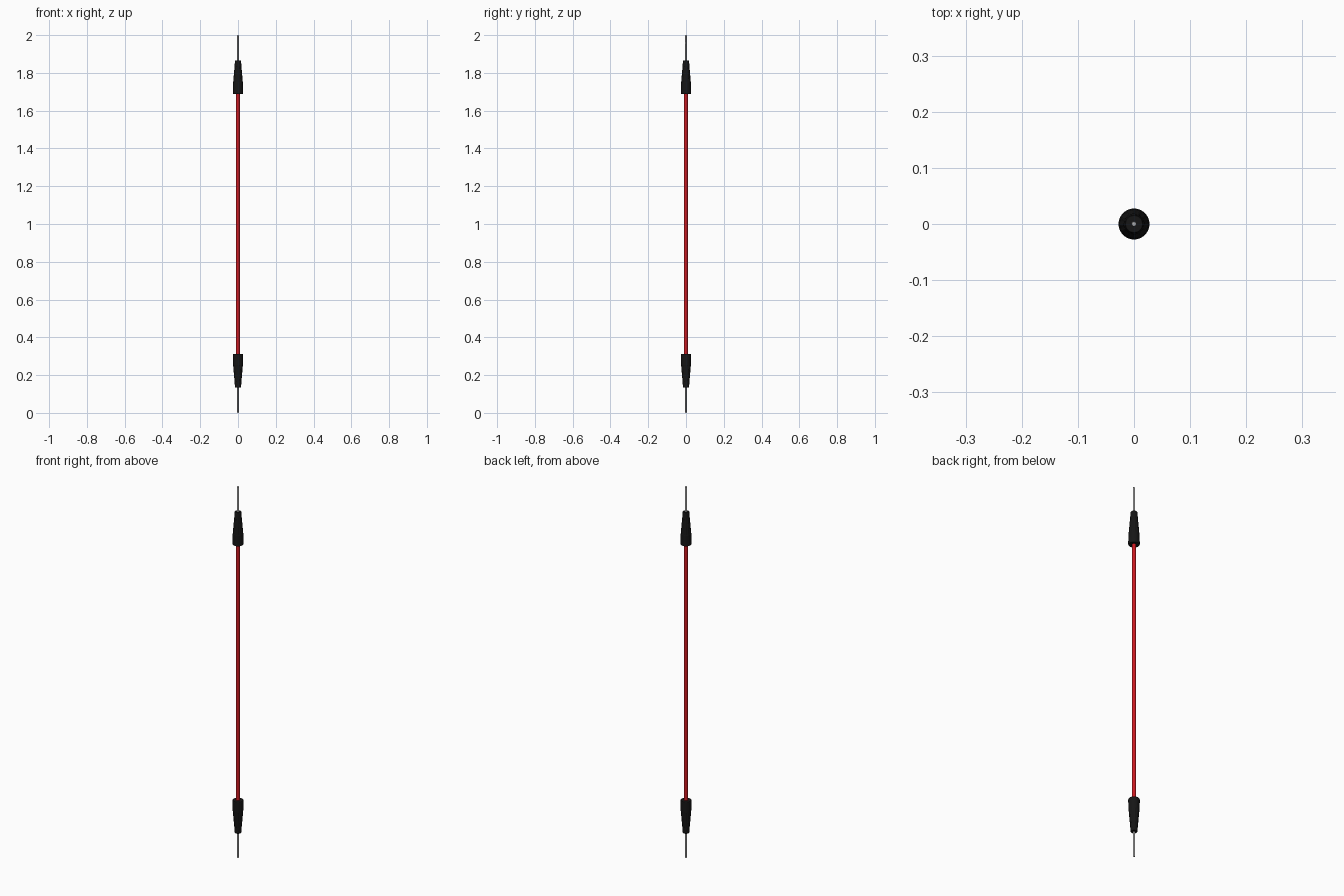
import bpy, bmesh
from math import cos, sin, pi

if "Cube" in bpy.data.objects:
    bpy.data.objects.remove(bpy.data.objects["Cube"])


def lathe(name, profile, sides, color=None, flute=0.0, smooth=True):
    """Closed turned solid from (radius, z, fluted) points."""
    bm = bmesh.new()
    rings = []
    for r, z, fluted in profile:
        ring = []
        for i in range(sides):
            a = 2 * pi * i / sides
            rr = r - (flute if fluted and i % 4 in (2, 3) else 0)
            ring.append(bm.verts.new((rr * cos(a), rr * sin(a), z)))
        rings.append(ring)
    for lo, hi in zip(rings, rings[1:]):
        for i in range(sides):
            j = (i + 1) % sides
            bm.faces.new((lo[i], lo[j], hi[j], hi[i]))
    bm.faces.new(rings[0][::-1])
    bm.faces.new(rings[-1])
    bmesh.ops.recalc_face_normals(bm, faces=bm.faces)
    me = bpy.data.meshes.new(name)
    bm.to_mesh(me)
    bm.free()
    ob = bpy.data.objects.new(name, me)
    bpy.context.collection.objects.link(ob)
    if color:
        mat = bpy.data.materials.new(name + "_colour")
        mat.diffuse_color = color
        mat.use_nodes = True
        mat.node_tree.nodes["Principled BSDF"].inputs["Base Color"].default_value = mat.diffuse_color
        me.materials.append(mat)
    if smooth:
        bpy.ops.object.select_all(action='DESELECT')
        ob.select_set(True)
        bpy.context.view_layer.objects.active = ob
        bpy.ops.object.shade_smooth_by_angle()
    return ob


# red insulated wire
lathe("wire", [(0.0105, 0.25, 0), (0.0105, 1.75, 0)], 16, (0.6, 0.01, 0.015, 1))

# tapered grip, fluted along its length, wide end towards the wire
grip = [(0.015, 0.135, 0), (0.0165, 0.138, 0), (0.018, 0.165, 0), (0.0185, 0.168, 1),
        (0.0255, 0.25, 1), (0.0257, 0.253, 0), (0.0275, 0.308, 0), (0.026, 0.311, 0)]
# metal pin with a small chamfered tip
pin = [(0.0035, 0.0, 0), (0.005, 0.004, 0), (0.005, 0.18, 0)]

# both ends, the upper one mirrored about z = 1
for label, flip in (("lower", False), ("upper", True)):
    def place(pts):
        return [(r, 2 - z if flip else z, f) for r, z, f in pts]
    lathe(label + "_grip", place(grip), 48, (0.008, 0.008, 0.008, 1), 0.001, False)
    lathe(label + "_pin", place(pin), 12, (0.45, 0.45, 0.45, 1))
